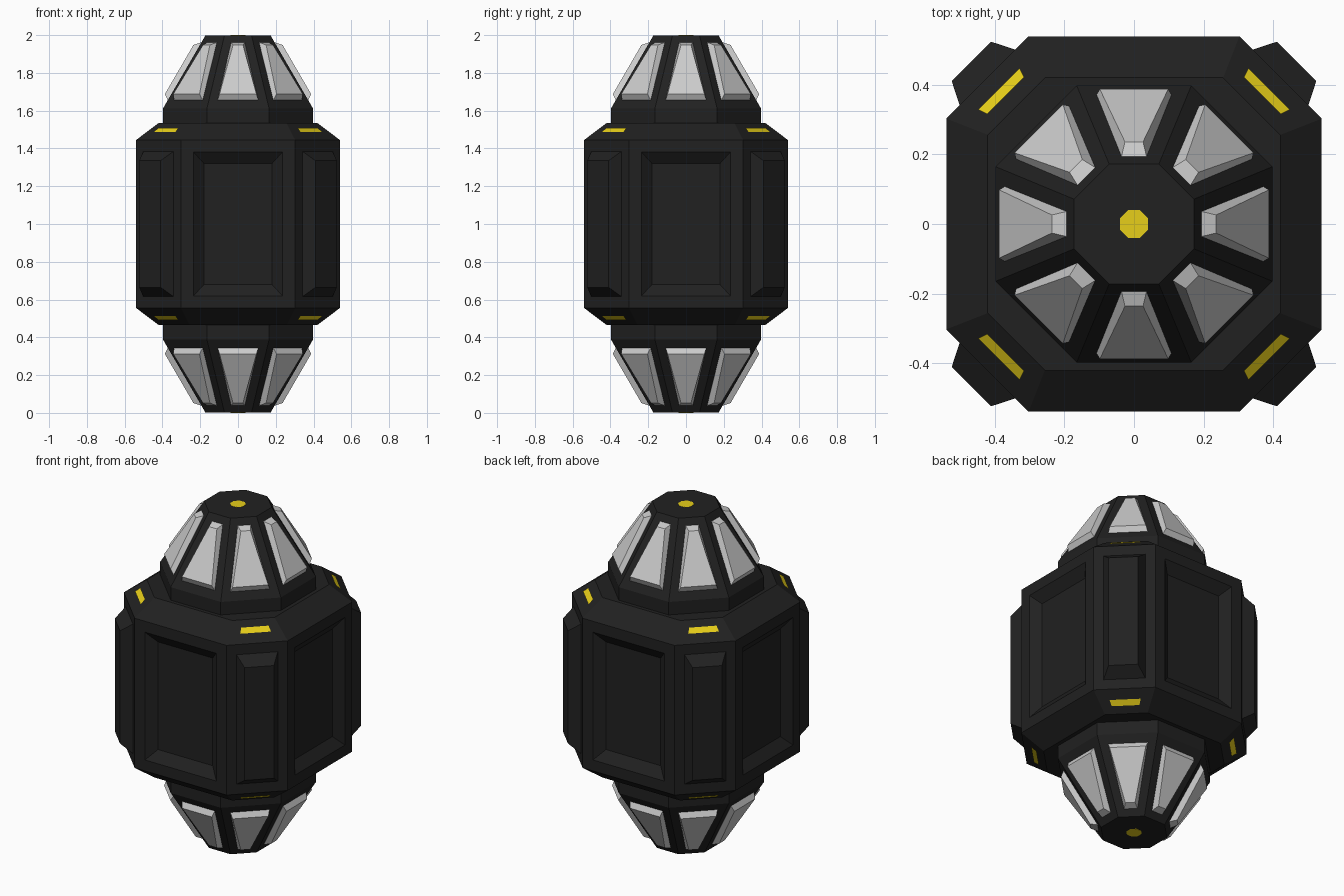
import bpy
from math import sin, cos, pi, sqrt

if "Cube" in bpy.data.objects:
    bpy.data.objects.remove(bpy.data.objects["Cube"])

MID = 1.0  # everything is symmetric about this height


def material(name, rgb):
    m = bpy.data.materials.new(name)
    m.diffuse_color = (*rgb, 1)
    m.use_nodes = True
    m.node_tree.nodes["Principled BSDF"].inputs["Base Color"].default_value = m.diffuse_color
    return m


BLACK = material("black", (0.015, 0.015, 0.015))
YELLOW = material("yellow", (0.8, 0.62, 0.01))


def make(name, polys, mat=None, mirror=False):
    """Object from a list of polygons, heights measured from the ground."""
    verts, faces = [], []
    for p in polys:
        faces.append(range(len(verts), len(verts) + len(p)))
        verts += [(x, y, z - MID) for x, y, z in p]
    me = bpy.data.meshes.new(name)
    me.from_pydata(verts, [], [list(f) for f in faces])
    ob = bpy.data.objects.new(name, me)
    ob.location.z = MID
    bpy.context.collection.objects.link(ob)
    weld = ob.modifiers.new("weld", 'WELD')
    weld.merge_threshold = 0.0001
    if mirror:
        mod = ob.modifiers.new("mirror", 'MIRROR')
        mod.use_axis = (False, False, True)
        mod.use_mirror_merge = False
    if mat:
        me.materials.append(mat)
    return ob


def quad(i, low, high):
    """Quad facing direction i * 45 degrees; low/high = (radius, half width, z)."""
    a = i * pi / 4
    pt = lambda r, t, z: (r * cos(a) - t * sin(a), r * sin(a) + t * cos(a), z)
    (r0, t0, z0), (r1, t1, z1) = low, high
    return [pt(r0, -t0, z0), pt(r0, t0, z0), pt(r1, t1, z1), pt(r1, -t1, z1)]


def nest(*quads):
    """Join nested quads by sloping borders and close the last one."""
    out = [quads[-1]]
    for a, b in zip(quads, quads[1:]):
        out += [[a[k], a[(k + 1) % 4], b[(k + 1) % 4], b[k]] for k in range(4)]
    return out


def rect(i, r, t, h):
    return quad(i, (r, t, MID - h), (r, t, MID + h))


def octagon(c, d, z):
    """Octagon with flats at distance c on the axes and d on the diagonals."""
    s = d * sqrt(2) - c
    return [(c, -s, z), (c, s, z), (s, c, z), (-s, c, z),
            (-c, s, z), (-c, -s, z), (-s, -c, z), (s, -c, z)]


def loft(rings, skip=()):
    out = [rings[0][::-1], rings[-1]]
    for n, (a, b) in enumerate(zip(rings, rings[1:])):
        out += [[a[k], a[(k + 1) % 8], b[(k + 1) % 8], b[k]]
                for k in range(8) if (n, k) not in skip]
    return out


def regular(c, z):
    return octagon(c, c, z)


# Main hull with a recessed panel on each axis side
C, D, H = 0.539, 0.595, 0.445
hull = loft([octagon(0.42, 0.478, 0.465), octagon(C, D, MID - H),
             octagon(C, D, MID + H), octagon(0.42, 0.478, 1.535)],
            skip=[(1, k) for k in (0, 2, 4, 6)])
for i in (0, 2, 4, 6):
    hull += nest(rect(i, C, D * sqrt(2) - C, H), rect(i, C, 0.235, 0.38),
                 rect(i, 0.495, 0.18, 0.32))
make("hull", hull, BLACK)

# Raised panels on the diagonal sides
panels = []
for i in (1, 3, 5, 7):
    panels += nest(rect(i, D - 0.01, 0.113, 0.385), rect(i, D, 0.113, 0.385),
                   rect(i, 0.66, 0.08, 0.335))
make("corner_panels", panels, BLACK)

# Tapered end caps, top and bottom
make("end_caps", loft([regular(0.397, 1.5), regular(0.397, 1.612),
                       regular(0.172, 1.999)]), BLACK, True)

# Grey bevelled plates around each cap
plates = []
for i in range(8):
    plates += nest(quad(i, (0.371, 0.108, 1.655), (0.193, 0.036, 1.962)),
                   quad(i, (0.387, 0.098, 1.688), (0.236, 0.026, 1.948)))
make("cap_plates", plates, None, True)

# Yellow marker lights on the hull chamfers
lights = [quad(i, (0.549, 0.084, 1.486), (0.521, 0.075, 1.509)) for i in (1, 3, 5, 7)]
make("marker_lights", lights, YELLOW, True)

# Yellow buttons at the ends
make("end_buttons", loft([regular(0.04, 1.99), regular(0.04, 2.0)]), YELLOW, True)
